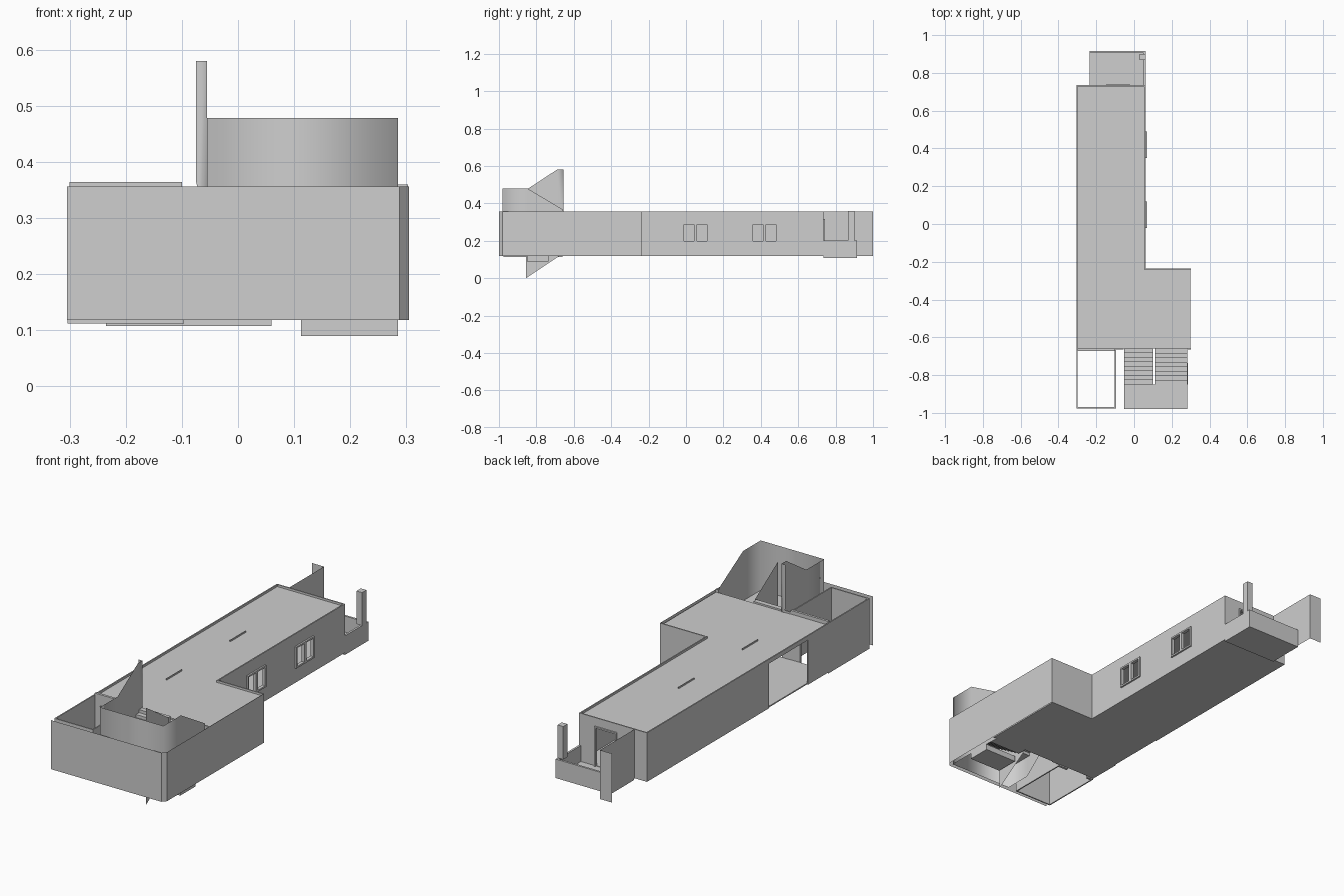
import bpy, bmesh

cube = bpy.data.objects.get("Cube")
if cube:
    bpy.data.objects.remove(cube, do_unlink=True)

grey = bpy.data.materials.new("plain_grey")
grey.use_nodes = True
grey.diffuse_color = (0.62, 0.62, 0.62, 1)
grey.node_tree.nodes["Principled BSDF"].inputs["Base Color"].default_value = (0.62, 0.62, 0.62, 1)

BASE, TOP, T = 0.118, 0.356, 0.006


def finish(name, bm, smooth=False):
    mesh = bpy.data.meshes.new(name)
    bm.to_mesh(mesh)
    bm.free()
    mesh.materials.append(grey)
    for p in mesh.polygons:
        p.use_smooth = smooth
    ob = bpy.data.objects.new(name, mesh)
    bpy.context.scene.collection.objects.link(ob)
    return ob


def add_box(bm, x, y, z):
    vs = bmesh.ops.create_cube(bm, size=1)["verts"]
    for v in vs:
        for i, (a, b) in enumerate((x, y, z)):
            v.co[i] = (a + b) / 2 + v.co[i] * (b - a)


def boxes(name, *items):
    bm = bmesh.new()
    for item in items:
        add_box(bm, *item)
    return finish(name, bm)


def prism(name, outline, z0, z1):
    bm = bmesh.new()
    face = bm.faces.new([bm.verts.new((x, y, z0)) for x, y in outline])
    top = bmesh.ops.extrude_face_region(bm, geom=[face])["geom"]
    for v in top:
        if isinstance(v, bmesh.types.BMVert):
            v.co.z = z1
    bmesh.ops.recalc_face_normals(bm, faces=bm.faces)
    return finish(name, bm)


def strip(name, points, smooth=False):
    """Thin sheet through (x, y, bottom, top) points."""
    bm = bmesh.new()
    cols = [(bm.verts.new((x, y, a)), bm.verts.new((x, y, b))) for x, y, a, b in points]
    for (a, b), (c, d) in zip(cols, cols[1:]):
        bm.faces.new((a, c, d, b))
    return finish(name, bm, smooth)


def pierced(name, axis, pos, span, openings):
    """Straight wall running along an axis, with openings (start, end, bottom, top)."""
    items = []

    def piece(a, b, z0, z1):
        if b - a > 0.001 and z1 - z0 > 0.001:
            if axis == "y":
                items.append((pos, (a, b), (z0, z1)))
            else:
                items.append(((a, b), pos, (z0, z1)))
    cur = span[0]
    for a, b, z0, z1 in openings:
        piece(cur, a, BASE, TOP)
        piece(a, b, BASE, z0)
        piece(a, b, z1, TOP)
        cur = b
    piece(cur, span[1], BASE, TOP)
    return boxes(name, *items)


# floor and roof share one L-shaped outline
plan = [(-0.3, -0.66), (0.3, -0.66), (0.3, -0.238), (0.058, -0.238), (0.058, 0.733), (-0.3, 0.733)]
prism("floor", plan, BASE, BASE + T)
prism("roof", plan, 0.338, 0.346)
boxes("roof_ribs", *[((-0.143, -0.139), (y - 0.06, y + 0.06), (0.34, 0.353)) for y in (0.2, -0.29)])

# outer walls
WINDOWS = [-0.02, 0.35]
W, Z0, Z1 = 0.14, 0.19, 0.295
pierced("window_wall", "y", (0.054, 0.06), (-0.235, 0.735), [(y, y + W, Z0, Z1) for y in WINDOWS])
pierced("long_wall", "y", (-0.305, -0.299), (-0.66, 0.735), [(-0.5, -0.2, BASE, 0.335)])
pierced("back_wall", "x", (0.729, 0.735), (-0.305, 0.06), [(-0.14, -0.03, BASE + T, 0.31)])
boxes("notch_wall", ((0.054, 0.303), (-0.241, -0.235), (BASE, TOP)))
boxes("partition", ((-0.3, 0.055), (-0.2, -0.194), (BASE, 0.34)))
strip("street_facade", [(-0.305, -1, BASE, TOP), (0.288, -1, BASE, TOP),
                        (0.305, -0.98, BASE, TOP), (0.305, -0.235, BASE, TOP)])
boxes("door_frame", ((-0.145, -0.138), (0.727, 0.742), (BASE, 0.315)),
      ((-0.032, -0.025), (0.727, 0.742), (BASE, 0.315)),
      ((-0.145, -0.025), (0.727, 0.742), (0.308, 0.315)))

# twin-sash windows
for i, y in enumerate(WINDOWS):
    bars = []
    for a in (y, y + W / 2):
        b = a + W / 2
        bars += [((0.052, 0.068), (s, s + 0.008), (Z0, Z1)) for s in (a, b - 0.008)]
        bars += [((0.052, 0.068), (a, b), (z, z + 0.008)) for z in (Z0, Z1 - 0.008)]
    boxes("window_%d" % (i + 1), *bars)

# back balcony
boxes("balcony_floor", ((-0.235, 0.06), (0.735, 0.91), (0.108, 0.122)))
boxes("balcony_parapet", ((0.05, 0.06), (0.735, 0.915), (0.108, 0.2)),
      ((-0.235, 0.06), (0.905, 0.915), (0.108, 0.2)))
boxes("balcony_post", ((0.03, 0.06), (0.867, 0.9), (0.2, 0.36)))
strip("balcony_screen", [(-0.238, 0.735, BASE, TOP), (-0.238, 1, BASE, TOP), (-0.303, 1, BASE, TOP)])

# open shaft beside the stairs
boxes("shaft_walls", ((-0.304, -0.298), (-0.97, -0.66), (0.112, TOP)),
      ((-0.102, -0.096), (-0.97, -0.66), (0.112, TOP)),
      ((-0.304, -0.096), (-0.976, -0.97), (0.112, TOP)),
      ((-0.3, -0.27), (-0.672, -0.66), (0.112, 0.364)),
      ((-0.15, -0.1), (-0.672, -0.66), (0.112, 0.364)),
      ((-0.27, -0.15), (-0.672, -0.66), (0.31, 0.364)))
boxes("front_wall_end", ((-0.1, -0.055), (-0.664, -0.658), (BASE, TOP)),
      ((0.285, 0.303), (-0.664, -0.658), (BASE, 0.36)))

# stairwell enclosure
strip("stair_enclosure", [(-0.075, -0.655, 0.365, 0.58), (-0.055, -0.655, 0.3, 0.58),
                          (-0.055, -0.69, 0.25, 0.58), (-0.055, -0.845, BASE, 0.478),
                          (-0.055, -0.98, BASE, 0.478), (0.285, -0.98, BASE, 0.478),
                          (0.285, -0.845, BASE, 0.478), (0.285, -0.66, BASE, 0.368)], smooth=True)
strip("stair_spine", [(0.105, -0.855, 0, 0.47), (0.105, -0.68, 0.117, 0.355)])

# two flights and a half landing
STEPS, LOW, MID = 8, 0.12, 0.237
RISE, GOING = (MID - LOW) / STEPS, 0.19 / STEPS
lower, upper = [], []
for i in range(STEPS):
    y = -0.66 - i * GOING
    z = LOW + (i + 1) * RISE
    lower.append(((0.112, 0.283), (y - GOING, y), (max(z - 0.03, BASE), z)))
    z = MID + (STEPS - i) * RISE
    upper.append(((-0.053, 0.1), (y - GOING, y), (z - 0.03, z)))
boxes("lower_flight", *lower)
boxes("upper_flight", *upper)
boxes("landing", ((-0.054, 0.284), (-0.979, -0.85), (MID - 0.015, MID)))
boxes("flight_soffit", ((0.112, 0.285), (-0.85, -0.735), (0.09, BASE)))
